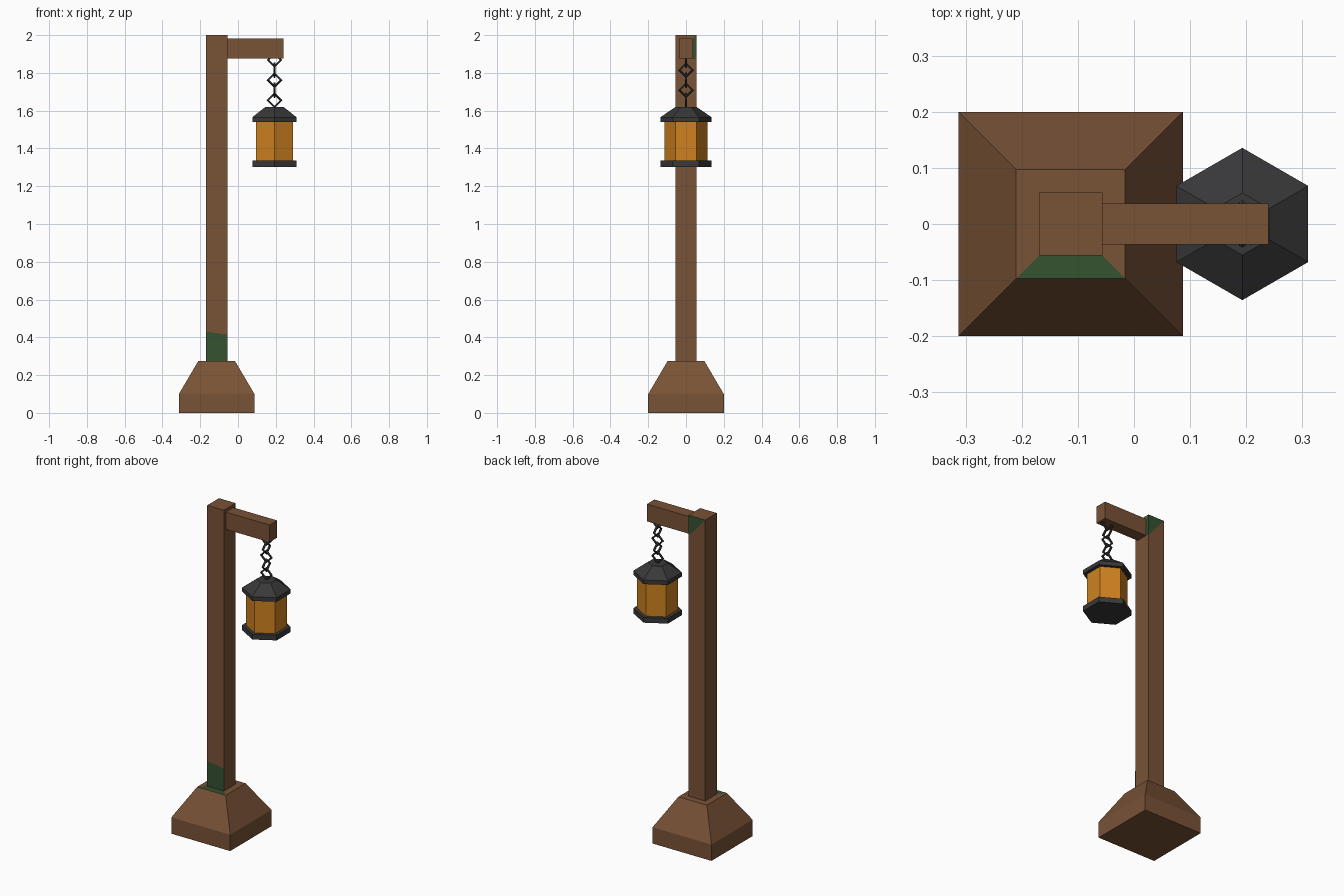
import bpy, math

if "Cube" in bpy.data.objects:
    bpy.data.objects.remove(bpy.data.objects["Cube"])


def material(name, rgb):
    m = bpy.data.materials.new(name)
    m.diffuse_color = (*rgb, 1)
    m.use_nodes = True
    m.node_tree.nodes["Principled BSDF"].inputs["Base Color"].default_value = m.diffuse_color
    return m


WOOD = material("wood", (0.19, 0.085, 0.037))
IRON = material("iron", (0.04, 0.04, 0.042))
GLASS = material("amber_glass", (0.62, 0.22, 0.014))
MOSS = material("moss", (0.036, 0.085, 0.03))


def mesh_object(name, verts, faces, mat):
    me = bpy.data.meshes.new(name)
    me.from_pydata(verts, [], faces)
    me.materials.append(mat)
    ob = bpy.data.objects.new(name, me)
    bpy.context.collection.objects.link(ob)
    return ob


def prism(name, x, sides, start, rings, mat):
    """Stack of regular polygons (apothem, z) centred on x, closed at both ends."""
    verts = []
    for apothem, z in rings:
        r = apothem / math.cos(math.pi / sides)
        for i in range(sides):
            a = start + math.tau * i / sides
            verts.append((x + r * math.cos(a), r * math.sin(a), z))
    n = len(rings)
    faces = [tuple(reversed(range(sides))), tuple(range((n - 1) * sides, n * sides))]
    for k in range(n - 1):
        for i in range(sides):
            j = (i + 1) % sides
            faces.append((k * sides + i, k * sides + j,
                          (k + 1) * sides + j, (k + 1) * sides + i))
    return mesh_object(name, verts, faces, mat)


def patch(name, verts):
    return mesh_object(name, verts, [tuple(range(len(verts)))], MOSS)


PX, PW = -0.113, 0.0565          # post centre and half width
LX = 0.193                       # lantern centre
LEFT, RIGHT = PX - PW, PX + PW
E = 0.001                        # moss sits just proud of the wood

# Square footing and post
q = math.pi / 4
prism("base", PX, 4, q, [(0.2, 0), (0.2, 0.1), (0.097, 0.275)], WOOD)
prism("post", PX, 4, q, [(PW, 0.275), (PW, 2.0)], WOOD)

# Arm
bpy.ops.mesh.primitive_cube_add(size=1, location=((RIGHT + 0.24) / 2, 0, 1.928))
arm = bpy.context.object
arm.name = "arm"
arm.scale = (0.24 - RIGHT, 0.073, 0.106)
arm.data.materials.append(WOOD)

# Moss: foot of the post, ledge of the base, and top back corner
f, b = -PW - E, PW + E
patch("moss_post_front", [(LEFT, f, 0.275), (RIGHT, f, 0.275),
                          (RIGHT, f, 0.415), (LEFT, f, 0.43)])
patch("moss_base_ledge", [(PX - 0.097, -0.097, 0.275 + E), (PX + 0.097, -0.097, 0.275 + E),
                          (RIGHT, -PW, 0.275 + E), (LEFT, -PW, 0.275 + E)])
patch("moss_post_back", [(RIGHT, b, 1.87), (LEFT, b, 2.0), (RIGHT, b, 2.0)])
patch("moss_post_side", [(RIGHT + E, 0.036, 1.875), (RIGHT + E, PW, 1.87),
                         (RIGHT + E, PW, 2.0), (RIGHT + E, 0.036, 1.981)])

# Hexagonal lantern
h = math.pi / 2
prism("lantern_base", LX, 6, h, [(0.1175, 1.303), (0.1175, 1.335)], IRON)
prism("lantern_glass", LX, 6, h, [(0.0985, 1.335), (0.0985, 1.54)], GLASS)
prism("lantern_cap", LX, 6, h, [(0.1175, 1.54), (0.1175, 1.565), (0.048, 1.62)], IRON)

# Chain of diamond links, alternately turned a quarter
for i in range(5):
    bpy.ops.mesh.primitive_torus_add(
        major_segments=4, minor_segments=6, major_radius=0.035, minor_radius=0.007,
        location=(LX, 0, 1.655 + 0.0533 * i),
        rotation=(math.pi / 2, 0, math.pi / 2 * (i % 2)))
    link = bpy.context.object
    link.name = f"chain_link_{i + 1}"
    link.data.materials.append(IRON)
    link.data.shade_flat()
